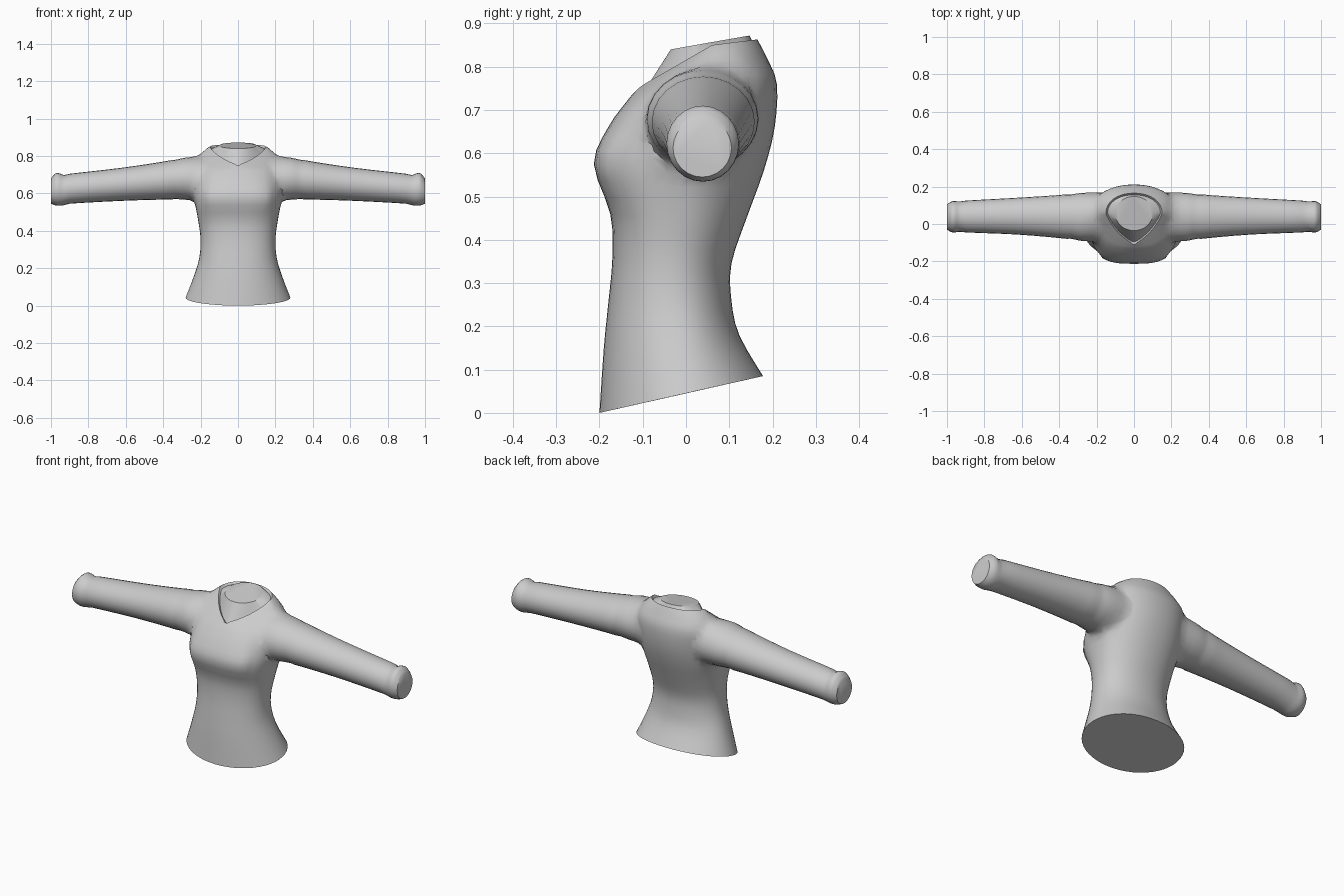
import bpy
import bmesh
from math import sin, cos, pi, copysign

cube = bpy.data.objects.get("Cube")
if cube:
    bpy.data.objects.remove(cube, do_unlink=True)

cloth = bpy.data.materials.new("grey cloth")
cloth.use_nodes = True
GREY = (0.6, 0.6, 0.6, 1)
cloth.diffuse_color = GREY
cloth.node_tree.nodes["Principled BSDF"].inputs["Base Color"].default_value = GREY


def power(value, exponent):
    return copysign(abs(value) ** exponent, value)


def refine(rows, steps):
    """Catmull-Rom interpolation between rows of ring measurements."""
    out = []
    last = len(rows) - 1
    for i in range(last):
        a, b, c, d = (rows[min(max(i + k, 0), last)] for k in (-1, 0, 1, 2))
        for s in range(steps):
            t = s / steps
            out.append([q + t * (r - p) / 2 + t * t * (2 * p - 5 * q + 4 * r - u) / 2
                        + t ** 3 * (3 * q - p - 3 * r + u) / 2
                        for p, q, r, u in zip(a, b, c, d)])
    return out + [list(rows[last])]


def loft(name, rings):
    """Closed skin through equal rings of points, capped at both ends."""
    bm = bmesh.new()
    loops = [[bm.verts.new(p) for p in ring] for ring in rings]
    n = len(loops[0])
    for low, high in zip(loops, loops[1:]):
        for i in range(n):
            j = (i + 1) % n
            bm.faces.new((low[i], low[j], high[j], high[i]))
    bm.faces.new(loops[0][::-1])
    bm.faces.new(loops[-1])
    bmesh.ops.recalc_face_normals(bm, faces=bm.faces)
    mesh = bpy.data.meshes.new(name)
    bm.to_mesh(mesh)
    bm.free()
    mesh.materials.append(cloth)
    obj = bpy.data.objects.new(name, mesh)
    bpy.context.collection.objects.link(obj)
    return obj


def torso_ring(row, n=48):
    z_front, z_side, z_back, y_front, y_side, y_back, half, shape = row
    ring = []
    for i in range(n):
        a = 2 * pi * i / n
        e = 2 / (shape if sin(a) < -1e-6 else 2.1)
        s = abs(sin(a)) ** e
        y_end, z_end = (y_front, z_front) if sin(a) < 0 else (y_back, z_back)
        ring.append((half * power(cos(a), e), y_side + (y_end - y_side) * s,
                     z_side + (z_end - z_side) * s))
    return ring


def sleeve_ring(row, side, n=24):
    x, top, bottom, front, back = row
    return [(side * x,
             (front + back) / 2 + (back - front) / 2 * cos(2 * pi * i / n),
             (top + bottom) / 2 + (top - bottom) / 2 * sin(2 * pi * i / n))
            for i in range(n)]


# Torso: front/side/back heights, front/side/back depths, half width, front shape
BODY = [
    (0, .043, .085, -.2, -.01, .178, .28, 2),
    (.15, .16, .18, -.19, -.02, .123, .235, 2.1),
    (.25, .255, .26, -.18, -.03, .105, .207, 2.2),
    (.36, .35, .345, -.17, -.03, .105, .2, 2.3),
    (.46, .45, .45, -.175, -.02, .14, .212, 2.5),
    (.575, .56, .56, -.213, 0, .18, .235, 3),
    (.66, .65, .66, -.18, .03, .205, .238, 2.7),
    (.72, .75, .76, -.137, .05, .21, .24, 2.2),
    (.74, .815, .82, -.12, .055, .187, .2, 1.7),
    (.755, .85, .863, -.105, .06, .165, .15, 1.35),
]
# Recessed neckline and the neck plug inside it
NECK = [
    (.745, .838, .853, -.096, .06, .156, .141, 1.35),
    (.84, .856, .872, -.035, .055, .147, .1, 2),
]
shirt = loft("shirt", [torso_ring(r) for r in refine(BODY, 3) + NECK])

# Sleeves: distance out, top, bottom, front, back
ARM = [
    (.1, .79, .57, -.07, .165),
    (.26, .8, .56, -.1, .175),
    (.32, .787, .565, -.086, .165),
    (.4, .77, .567, -.075, .155),
    (.63, .736, .56, -.056, .14),
    (.9, .705, .545, -.045, .125),
    (.93, .698, .536, -.041, .12),
    (.97, .71, .535, -.045, .122),
    (1, .68, .545, -.03, .105),
]
arms = [loft(name, [sleeve_ring(r, side) for r in refine(ARM, 3)])
        for name, side in (("left_sleeve", 1), ("right_sleeve", -1))]

# Join the sleeves to the torso as one skin
for arm in arms:
    mod = shirt.modifiers.new("join", 'BOOLEAN')
    mod.operation = 'UNION'
    mod.solver = 'EXACT'
    mod.object = arm
bpy.context.view_layer.update()
deps = bpy.context.evaluated_depsgraph_get()
joined = bpy.data.meshes.new_from_object(shirt.evaluated_get(deps))
shirt.modifiers.clear()
shirt.data = joined
for arm in arms:
    bpy.data.objects.remove(arm, do_unlink=True)

# Soften the shoulder and armpit seams
bm = bmesh.new()
bm.from_mesh(joined)
bmesh.ops.remove_doubles(bm, verts=bm.verts, dist=.006)
seam = [v for v in bm.verts if .175 < abs(v.co.x) < .34 and v.co.z > .48]
for _ in range(5):
    bmesh.ops.smooth_vert(bm, verts=seam, factor=.5,
                          use_axis_x=True, use_axis_y=True, use_axis_z=True)
bm.to_mesh(joined)
bm.free()

bpy.ops.object.select_all(action='DESELECT')
shirt.select_set(True)
bpy.context.view_layer.objects.active = shirt
bpy.ops.object.shade_smooth_by_angle(angle=.75)
